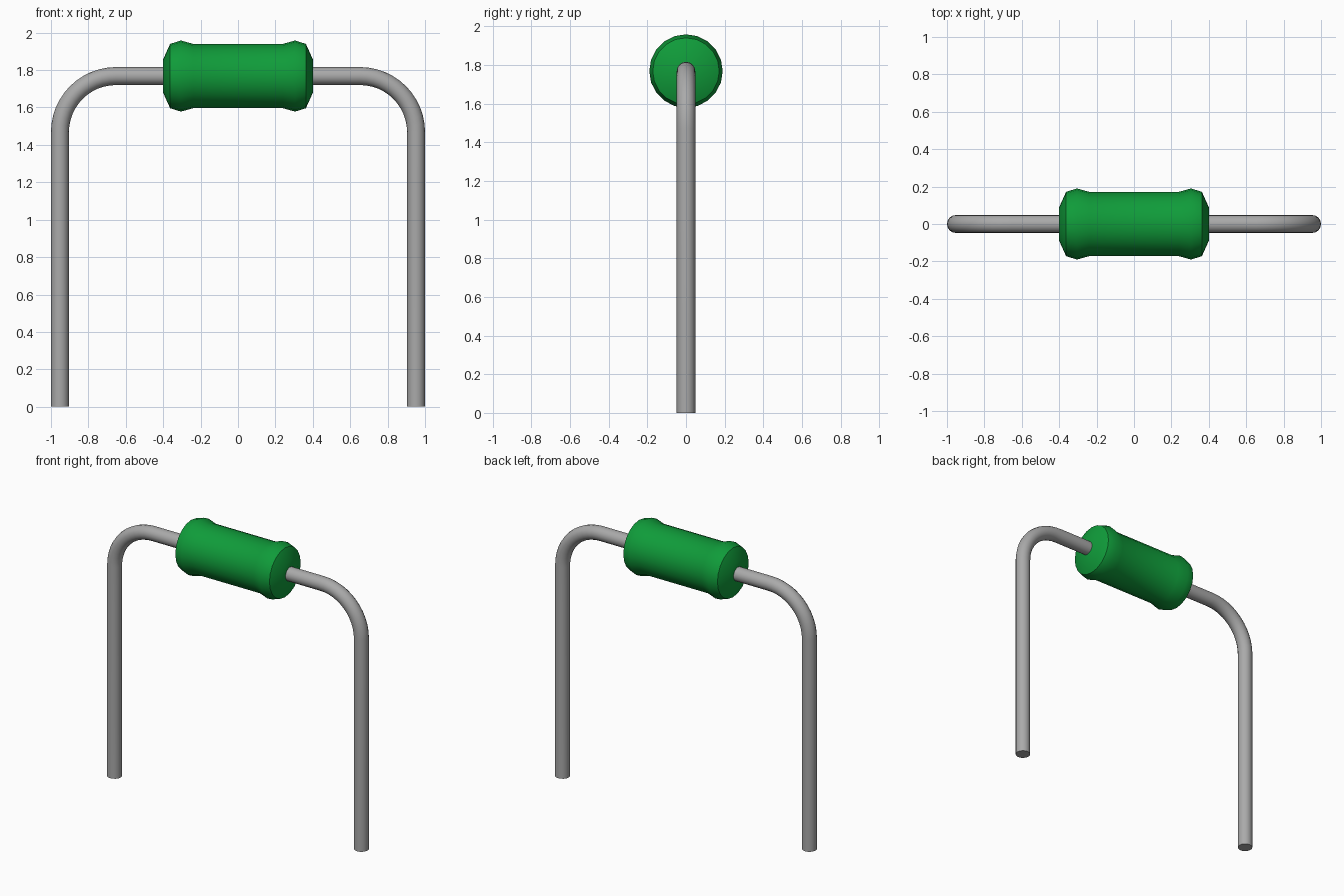
import bpy, bmesh, math
from mathutils import Matrix

cube = bpy.data.objects.get("Cube")
if cube:
    bpy.data.objects.remove(cube, do_unlink=True)

AXIS_Z = 1.768       # height of the body's axis
WIRE_R = 0.048
LEG_X = 1 - WIRE_R   # centre line of the legs
BEND = 0.30          # centre line radius of the bend


def material(name, rgb, rough):
    m = bpy.data.materials.new(name)
    m.use_nodes = True
    m.diffuse_color = (*rgb, 1)
    bsdf = m.node_tree.nodes["Principled BSDF"]
    bsdf.inputs["Base Color"].default_value = (*rgb, 1)
    bsdf.inputs["Roughness"].default_value = rough
    return m


def smooth(obj, degrees):
    bpy.ops.object.select_all(action='DESELECT')
    obj.select_set(True)
    bpy.context.view_layer.objects.active = obj
    bpy.ops.object.shade_smooth_by_angle(angle=math.radians(degrees))


green = material("green coating", (0.005, 0.33, 0.042), 0.5)
grey = material("grey metal", (0.40, 0.40, 0.40), 0.5)

# Body: lathed profile with a raised collar at each end
half = [(0.24, 0.172), (0.305, 0.19), (0.363, 0.172), (0.40, 0.09)]
profile = [(-x, r) for x, r in reversed(half)] + half
SIDES = 20
bm = bmesh.new()
rings = []
for x, r in profile:
    angles = [2 * math.pi * i / SIDES for i in range(SIDES)]
    rings.append([bm.verts.new((x, r * math.cos(a), r * math.sin(a))) for a in angles])
for a, b in zip(rings, rings[1:]):
    for i in range(SIDES):
        j = (i + 1) % SIDES
        bm.faces.new((a[i], a[j], b[j], b[i]))
bm.faces.new(rings[0])
bm.faces.new(rings[-1])
bmesh.ops.recalc_face_normals(bm, faces=bm.faces)
bmesh.ops.transform(bm, matrix=Matrix.Translation((0, 0, AXIS_Z)), verts=bm.verts)
mesh = bpy.data.meshes.new("body")
bm.to_mesh(mesh)
bm.free()
body = bpy.data.objects.new("body", mesh)
bpy.context.collection.objects.link(body)
mesh.materials.append(green)
smooth(body, 35)

# Leads: round wire leaving the body, bending a quarter turn, then straight down
for name, side in (("left_lead", 1), ("right_lead", -1)):
    path = [(0.38, AXIS_Z)]
    for i in range(13):
        a = math.radians(90 - 7.5 * i)
        path.append((LEG_X - BEND + BEND * math.cos(a), AXIS_Z - BEND + BEND * math.sin(a)))
    path.append((LEG_X, 0))
    curve = bpy.data.curves.new(name, 'CURVE')
    curve.dimensions = '3D'
    curve.bevel_depth = WIRE_R
    curve.bevel_resolution = 6
    curve.use_fill_caps = True
    spline = curve.splines.new('POLY')
    spline.points.add(len(path) - 1)
    for p, (x, z) in zip(spline.points, path):
        p.co = (side * x, 0, z, 1)
    lead = bpy.data.objects.new(name, curve)
    bpy.context.collection.objects.link(lead)
    curve.materials.append(grey)
    bpy.ops.object.select_all(action='DESELECT')
    lead.select_set(True)
    bpy.context.view_layer.objects.active = lead
    bpy.ops.object.convert(target='MESH')
    lead = bpy.context.view_layer.objects.active
    # Weld the end caps to the tube
    bm = bmesh.new()
    bm.from_mesh(lead.data)
    bmesh.ops.remove_doubles(bm, verts=bm.verts, dist=1e-4)
    bmesh.ops.recalc_face_normals(bm, faces=bm.faces)
    bm.to_mesh(lead.data)
    bm.free()
    smooth(lead, 40)
